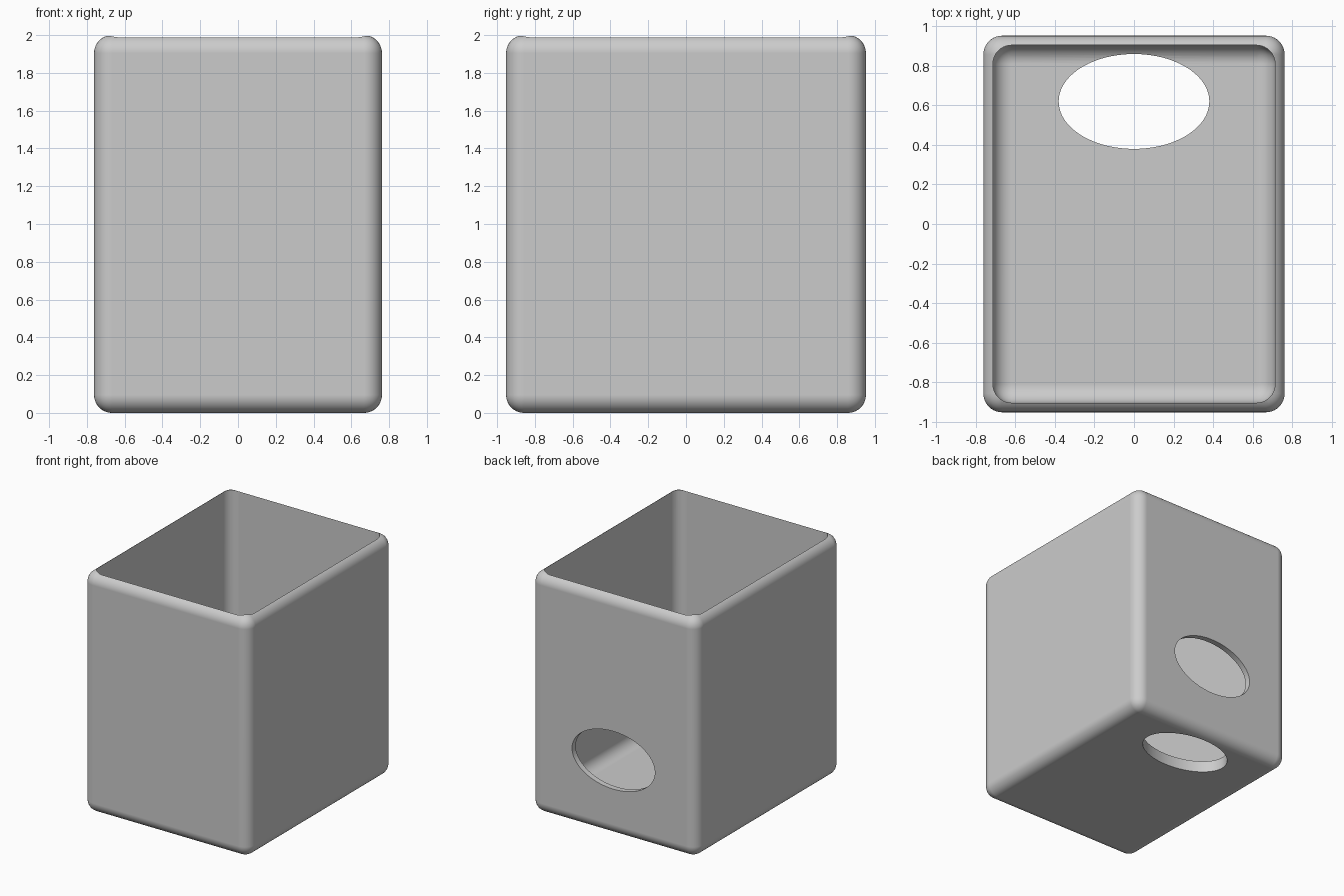
import bpy, bmesh, math
from mathutils import Matrix, Vector

if "Cube" in bpy.data.objects:
    bpy.data.objects.remove(bpy.data.objects["Cube"], do_unlink=True)

WIDTH, DEPTH, HEIGHT = 1.524, 1.905, 2.0
WALL, FLOOR, RADIUS = 0.048, 0.095, 0.095

grey = bpy.data.materials.new("plain_grey")
grey.use_nodes = True
colour = (0.6, 0.6, 0.6, 1)
grey.diffuse_color = colour
grey.node_tree.nodes["Principled BSDF"].inputs["Base Color"].default_value = colour


def finish(name, bm):
    mesh = bpy.data.meshes.new(name)
    bm.to_mesh(mesh)
    bm.free()
    mesh.materials.append(grey)
    obj = bpy.data.objects.new(name, mesh)
    bpy.context.collection.objects.link(obj)
    return obj


def rounded_box(name, width, depth, bottom, top):
    bm = bmesh.new()
    bmesh.ops.create_cube(bm, size=1)
    bmesh.ops.scale(bm, vec=(width, depth, top - bottom), verts=bm.verts)
    bmesh.ops.translate(bm, vec=(0, 0, (top + bottom) / 2), verts=bm.verts)
    bmesh.ops.bevel(bm, geom=bm.edges[:], offset=RADIUS, segments=10,
                    profile=0.5, affect='EDGES')
    return finish(name, bm)


def oval_cutter(name, centre, tilt):
    bm = bmesh.new()
    bmesh.ops.create_cone(bm, cap_ends=True, segments=96, radius1=1, radius2=1, depth=0.4)
    bmesh.ops.scale(bm, vec=(0.381, 0.24, 1), verts=bm.verts)
    bmesh.ops.transform(bm, verts=bm.verts,
                        matrix=Matrix.Translation(Vector(centre)) @ Matrix.Rotation(tilt, 4, 'X'))
    return finish(name, bm)


# Outer shell with rounded edges
body = rounded_box("open_box", WIDTH, DEPTH, 0, HEIGHT)

# Cavity, floor opening and back wall opening
cutters = [
    rounded_box("cavity", WIDTH - 2 * WALL, DEPTH - 2 * WALL, FLOOR, HEIGHT + 0.4),
    oval_cutter("floor_hole", (0, 0.62, 0), 0),
    oval_cutter("back_hole", (0, DEPTH / 2, 0.63), math.pi / 2),
]

bpy.ops.object.select_all(action='DESELECT')
bpy.context.view_layer.objects.active = body
body.select_set(True)
for cutter in cutters:
    cutter.hide_render = True
    mod = body.modifiers.new(cutter.name, 'BOOLEAN')
    mod.operation = 'DIFFERENCE'
    mod.solver = 'EXACT'
    mod.object = cutter
    bpy.ops.object.modifier_apply(modifier=mod.name)
    bpy.data.objects.remove(cutter, do_unlink=True)

# Smooth fillets, crisp rim and hole edges
bpy.ops.object.shade_smooth_by_angle(angle=math.radians(25))
weighted = body.modifiers.new("even_shading", 'WEIGHTED_NORMAL')
weighted.keep_sharp = True
